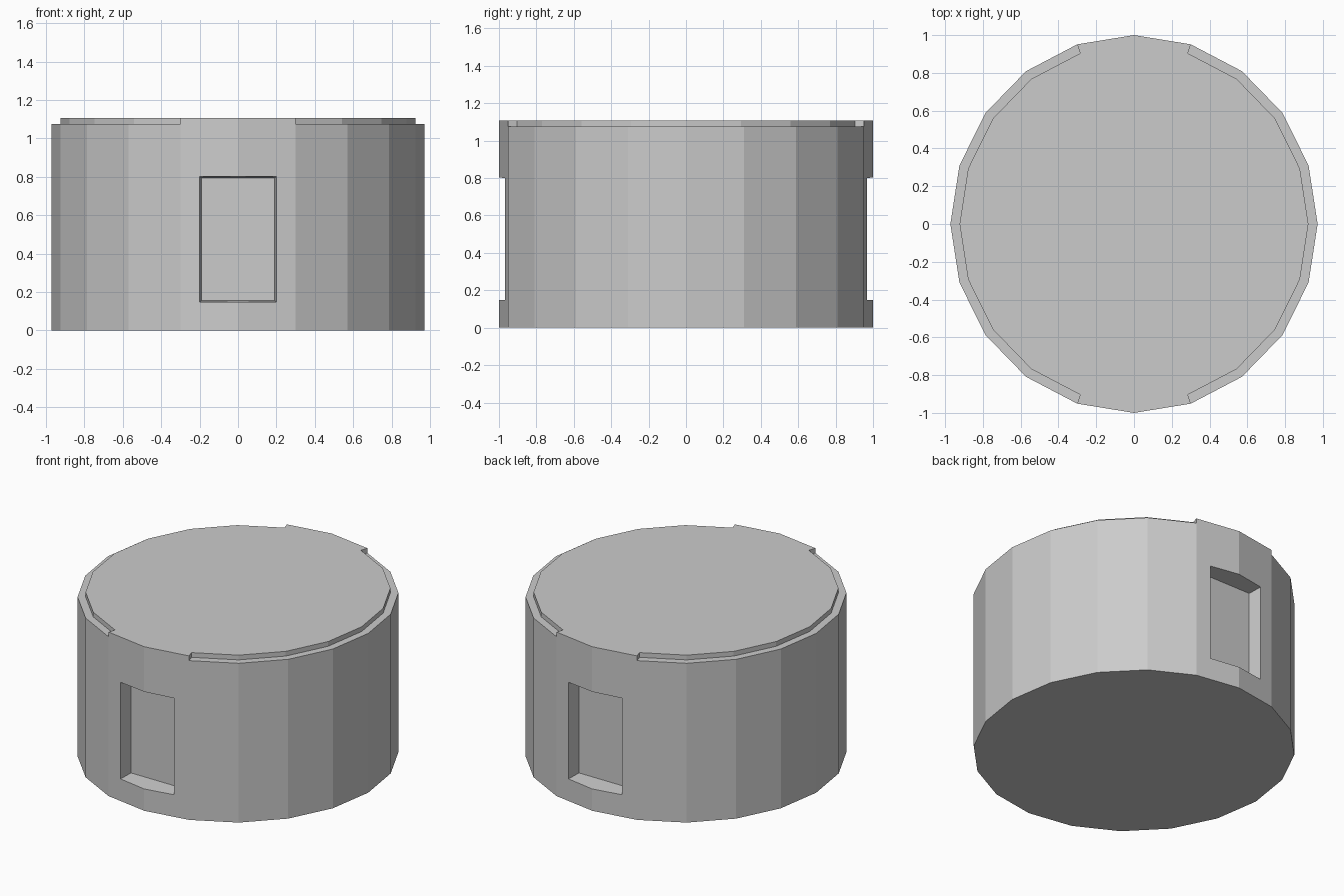
import bpy, bmesh
from math import sin, cos, pi
from mathutils import Vector

if "Cube" in bpy.data.objects:
    bpy.data.objects.remove(bpy.data.objects["Cube"])

SIDES, RX, RY = 20, 0.972, 1.0
WALL_TOP, LID_TOP, INSET = 1.075, 1.107, 0.95


def ring(bm, scale, z):
    return [bm.verts.new((RX * scale * sin(2 * pi * i / SIDES),
                          -RY * scale * cos(2 * pi * i / SIDES), z)) for i in range(SIDES)]


def finish(bm, name):
    bmesh.ops.recalc_face_normals(bm, faces=bm.faces)
    mesh = bpy.data.meshes.new(name)
    bm.to_mesh(mesh)
    bm.free()
    obj = bpy.data.objects.new(name, mesh)
    bpy.context.collection.objects.link(obj)
    return obj


# Drum wall, ledge and lid
bm = bmesh.new()
bottom, top, inner = ring(bm, 1, 0), ring(bm, 1, WALL_TOP), ring(bm, INSET, WALL_TOP)
bm.faces.new(bottom)
raised = [bm.faces.new(inner)]
for i in range(SIDES):
    j = (i + 1) % SIDES
    bm.faces.new((bottom[i], bottom[j], top[j], top[i]))
    ledge = bm.faces.new((top[i], top[j], inner[j], inner[i]))
    # Front and back bays rise to the full height with the lid
    if i in (0, SIDES - 1, SIDES // 2, SIDES // 2 - 1):
        raised.append(ledge)
bmesh.ops.recalc_face_normals(bm, faces=bm.faces)
ext = bmesh.ops.extrude_face_region(bm, geom=raised)
bmesh.ops.translate(bm, vec=Vector((0, 0, LID_TOP - WALL_TOP)),
                    verts=[g for g in ext["geom"] if isinstance(g, bmesh.types.BMVert)])
bmesh.ops.delete(bm, geom=[f for f in raised if f.is_valid], context="FACES_ONLY")
body = finish(bm, "drum_body")


# Slightly tapered window recesses, front and back
def window_cutter(side):
    bm = bmesh.new()
    bmesh.ops.create_cube(bm, size=1)
    for v in bm.verts:
        deep = v.co.y > 0
        half_x, half_z = (0.19, 0.32) if deep else (0.205, 0.329)
        v.co = Vector(((1 if v.co.x > 0 else -1) * half_x,
                       side * (0.87 if deep else 1.02),
                       0.475 + (1 if v.co.z > 0 else -1) * half_z))
    return finish(bm, "window_cutter")


bpy.context.view_layer.objects.active = body
for side in (-1, 1):
    cutter = window_cutter(side)
    cutter.hide_render = True
    mod = body.modifiers.new("window", "BOOLEAN")
    mod.operation, mod.solver, mod.object = "DIFFERENCE", "EXACT", cutter
    bpy.ops.object.modifier_apply(modifier=mod.name)
    bpy.data.objects.remove(cutter)
